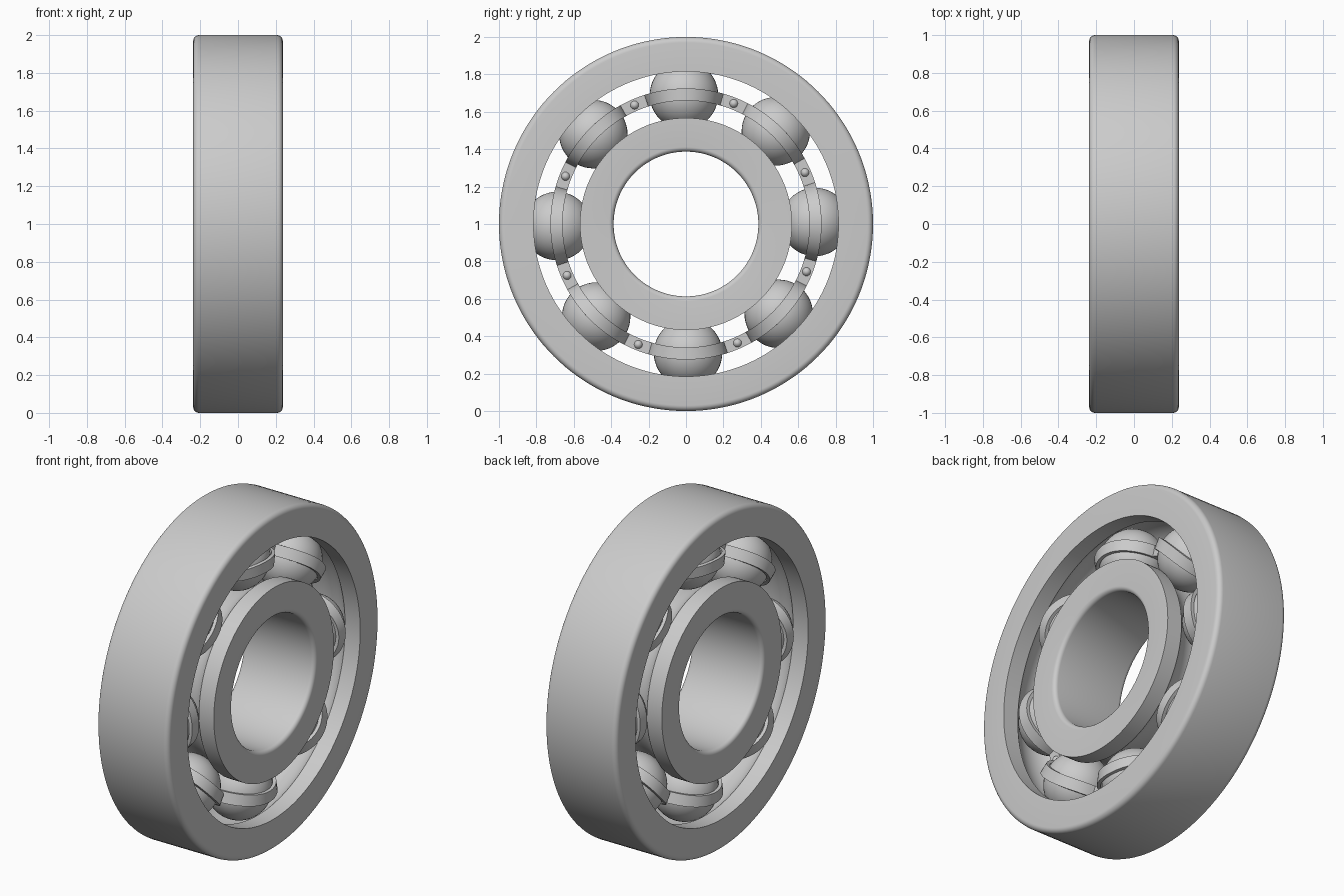
import bpy, bmesh
from math import sin, cos, pi, radians, asin, sqrt

if "Cube" in bpy.data.objects:
    bpy.data.objects.remove(bpy.data.objects["Cube"])

HALF_W = 0.237                     # half width of the rings along x
PITCH = 0.69                       # radius of the ball circle
BALL_R = 0.183
COUNT = 8
PHASE = radians(0.9)               # small turn of the ball set


def polar(x, r, a):
    return (x, r * cos(a), 1 + r * sin(a))


def sweep(name, loops, angle=30):
    """Join closed loops of points into a closed tube."""
    bm = bmesh.new()
    rows = [[bm.verts.new(p) for p in loop] for loop in loops]
    n = len(rows[0])
    for i, row in enumerate(rows):
        nxt = rows[(i + 1) % len(rows)]
        for j in range(n):
            k = (j + 1) % n
            bm.faces.new((row[j], row[k], nxt[k], nxt[j]))
    finish(name, bm, angle)


def finish(name, bm, angle=30):
    bmesh.ops.recalc_face_normals(bm, faces=bm.faces)
    me = bpy.data.meshes.new(name)
    bm.to_mesh(me)
    bm.free()
    me.shade_smooth()
    me.set_sharp_from_angle(angle=radians(angle))
    ob = bpy.data.objects.new(name, me)
    bpy.context.collection.objects.link(ob)


def ring(name, plain_r, race_r, fillet=0.03, groove=0.186, segs=144):
    """Lathe a ring: rounded edges on the plain side, ball groove on the race side."""
    s = 1 if plain_r > race_r else -1
    prof = []
    for i in range(7):
        t = i / 6 * pi / 2
        prof.append((-HALF_W + fillet * (1 - cos(t)),
                     plain_r - s * fillet * (1 - sin(t))))
    prof += [(-x, r) for x, r in reversed(prof)]
    prof.append((HALF_W, race_r))
    half = asin(sqrt(groove ** 2 - (race_r - PITCH) ** 2) / groove)
    for i in range(17):
        t = half * (1 - i / 8)
        prof.append((groove * sin(t), PITCH + s * groove * cos(t)))
    prof.append((-HALF_W, race_r))
    sweep(name, [[polar(x, r, 2 * pi * k / segs) for x, r in prof]
                 for k in range(segs)])


def cage_half(name, side):
    """Wavy ribbon that wraps each ball and lies flat between balls."""
    r_in, r_out, thick = 0.66, 0.725, 0.02
    ri, ro = BALL_R + 0.002, BALL_R + 0.022
    start = asin(thick / ro)
    n, flat = 24, 5
    gap = 2 * pi / COUNT
    loops = []

    def section(a_low, x_low, a_high, x_high):
        loops.append([polar(side * x_low, r_in, a_low), polar(side * x_low, r_out, a_low),
                      polar(side * x_high, r_out, a_high), polar(side * x_high, r_in, a_high)])

    for k in range(COUNT):
        a0 = PHASE + k * gap
        for i in range(n + 1):
            pl = pi * i / n
            ph = start + (pi - 2 * start) * i / n
            section(a0 - ri * cos(pl) / PITCH, ri * sin(pl),
                    a0 - ro * cos(ph) / PITCH, ro * sin(ph))
        lo, hi = ri / PITCH, ro * cos(start) / PITCH
        for i in range(1, flat):
            f = i / flat
            section(a0 + lo + (gap - 2 * lo) * f, 0,
                    a0 + hi + (gap - 2 * hi) * f, thick)
    sweep(name, loops)


# Outer and inner races
ring("outer_ring", 1.0, 0.815)
ring("inner_ring", 0.387, 0.567, fillet=0.025)

# Two cage halves, meeting at the middle plane
cage_half("cage_front_half", 1)
cage_half("cage_back_half", -1)


def sphere(name, loc, radius, u, v, stretch=1):
    bm = bmesh.new()
    bmesh.ops.create_uvsphere(bm, u_segments=u, v_segments=v, radius=radius)
    for vert in bm.verts:
        vert.co.x *= stretch
        vert.co.x += loc[0]
        vert.co.y += loc[1]
        vert.co.z += loc[2]
    finish(name, bm, 60)


# Balls and the rivets between them
for k in range(COUNT):
    a = PHASE + 2 * pi * k / COUNT
    sphere(f"ball_{k + 1}", polar(0, PITCH, a), BALL_R, 40, 24)
    sphere(f"rivet_{k + 1}", polar(0, PITCH + 0.003, a + pi / COUNT), 0.027, 16, 10, 1.4)
